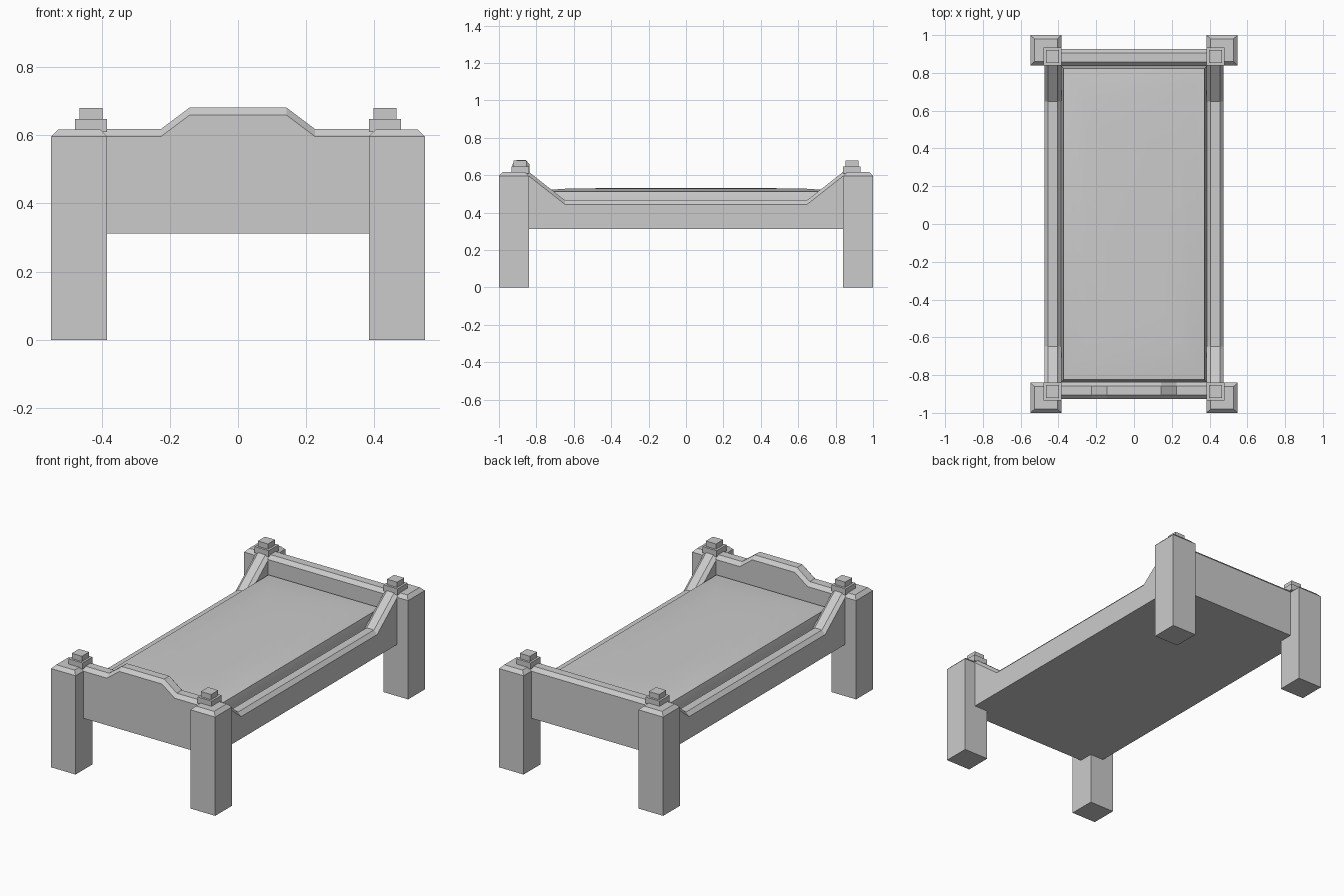
import bpy, bmesh

if "Cube" in bpy.data.objects:
    bpy.data.objects.remove(bpy.data.objects["Cube"])


def loft(name, rings, mirror=(False, False)):
    """Skin a list of equal-length point rings, cap both ends, mirror about the world origin."""
    bm = bmesh.new()
    loops = [[bm.verts.new(p) for p in ring] for ring in rings]
    n = len(loops[0])
    for a, b in zip(loops, loops[1:]):
        for i in range(n):
            j = (i + 1) % n
            bm.faces.new((a[i], a[j], b[j], b[i]))
    bm.faces.new(loops[0][::-1])
    bm.faces.new(loops[-1])
    bmesh.ops.recalc_face_normals(bm, faces=bm.faces)
    mesh = bpy.data.meshes.new(name)
    bm.to_mesh(mesh)
    bm.free()
    obj = bpy.data.objects.new(name, mesh)
    bpy.context.collection.objects.link(obj)
    if any(mirror):
        mod = obj.modifiers.new("Mirror", 'MIRROR')
        mod.use_axis = (mirror[0], mirror[1], False)
        mod.use_mirror_merge = False
    return obj


def rect(cx, cy, hx, hy, z):
    return [(cx - hx, cy - hy, z), (cx + hx, cy - hy, z),
            (cx + hx, cy + hy, z), (cx - hx, cy + hy, z)]


def board(name, path, inner, outer, along_x, mirror=(False, False)):
    """Board with a chamfered top edge following path points (position, top height)."""
    c, drop, bottom = 0.021, 0.022, 0.312
    s = 1 if outer > inner else -1
    rings = []
    for u, z in path:
        section = [(inner, bottom), (inner, z - drop), (inner + s * c, z),
                   (outer - s * c, z), (outer, z - drop), (outer, bottom)]
        rings.append([(u, t, h) if along_x else (t, u, h) for t, h in section])
    return loft(name, rings, mirror)


# Corner legs with chamfered tops
loft("legs", [rect(0.466, 0.92, 0.082, 0.08, 0),
              rect(0.466, 0.92, 0.082, 0.08, 0.596),
              rect(0.466, 0.92, 0.061, 0.06, 0.617)], (True, True))

# Two-tier caps on the legs
for name, half, z0, z1 in (("cap_lower", 0.047, 0.61, 0.648),
                           ("cap_upper", 0.034, 0.648, 0.68)):
    loft(name, [rect(0.431, 0.887, half, half, z) for z in (z0, z1)], (True, True))

# Front board with raised centre, plain back board
crest = [(0.43, 0.618), (0.226, 0.618), (0.142, 0.681)]
board("front_board", [(-x, z) for x, z in crest] + crest[::-1], -0.836, -0.927, True)
board("back_board", [(-0.43, 0.618), (0.43, 0.618)], 0.836, 0.927, True)

# Side rails, ramping up to the legs
ramp = [(0.853, 0.628), (0.648, 0.467)]
board("side_rails", [(-y, z) for y, z in ramp] + ramp[::-1], 0.384, 0.475, False, (True, False))

# Mattress: straight base, slightly tapered edge, softly domed top
mattress = loft("mattress", [rect(0, 0, hx, hy, z) for hx, hy, z in (
    (0.386, 0.838, 0.312), (0.386, 0.838, 0.445), (0.372, 0.823, 0.512),
    (0.32, 0.74, 0.522), (0.25, 0.63, 0.529), (0.15, 0.45, 0.531))])
bpy.context.view_layer.objects.active = mattress
mattress.select_set(True)
bpy.ops.object.shade_smooth_by_angle(angle=0.5)
